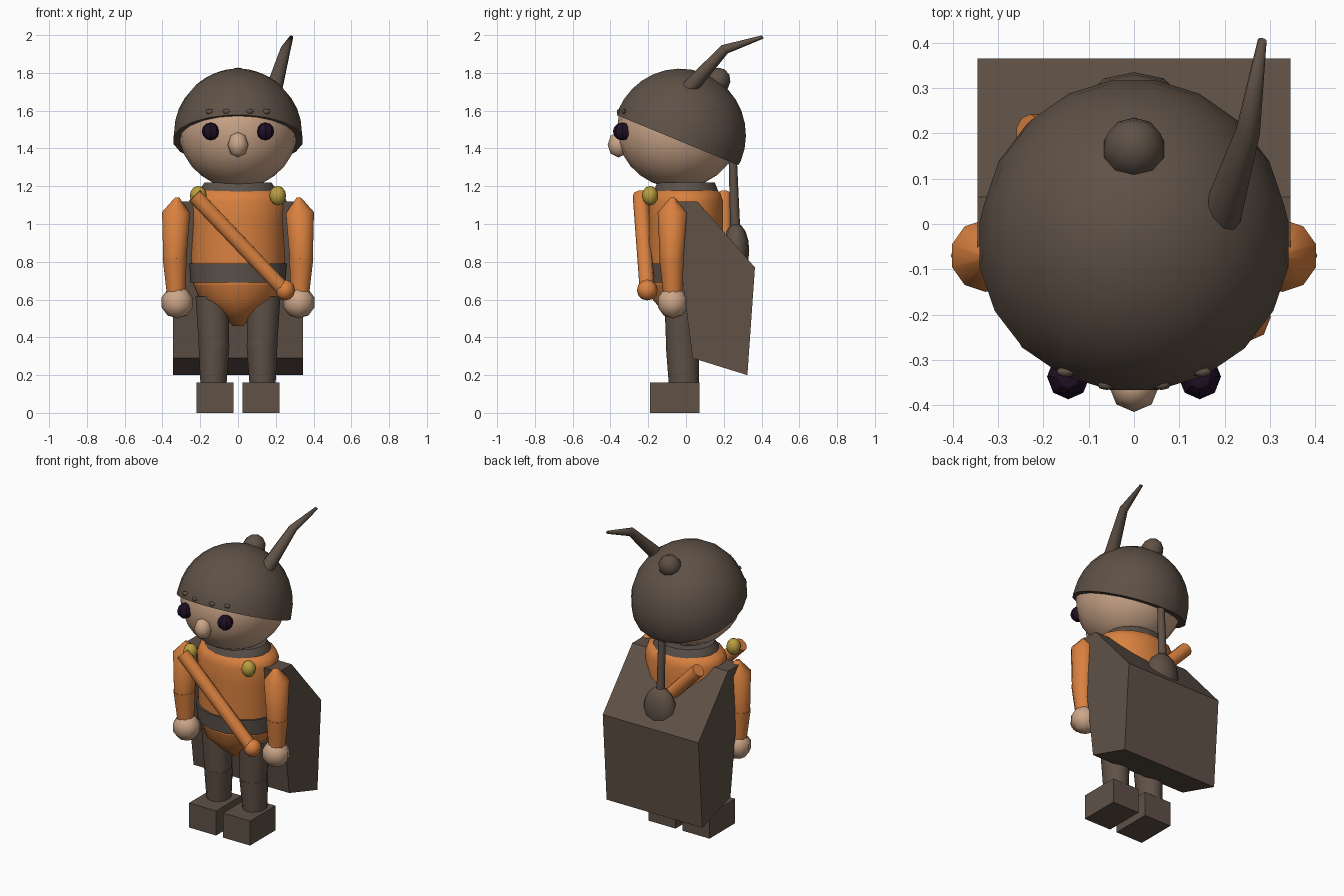
import bpy, bmesh, math
from mathutils import Vector, Matrix

cube = bpy.data.objects.get("Cube")
if cube:
    bpy.data.objects.remove(cube, do_unlink=True)


def material(name, rgb):
    m = bpy.data.materials.new(name)
    m.use_nodes = True
    m.diffuse_color = (*rgb, 1)
    m.node_tree.nodes["Principled BSDF"].inputs["Base Color"].default_value = (*rgb, 1)
    return m


BROWN = material("dark brown", (0.115, 0.083, 0.062))
GREY = material("grey brown cloth", (0.105, 0.083, 0.068))
ORANGE = material("orange cloth", (0.70, 0.22, 0.05))
SKIN = material("skin", (0.60, 0.38, 0.25))
GOLD = material("gold", (0.48, 0.34, 0.05))
EYE = material("dark violet", (0.015, 0.005, 0.02))


def finish(name, bm, mat, angle=50):
    bmesh.ops.recalc_face_normals(bm, faces=bm.faces)
    mesh = bpy.data.meshes.new(name)
    bm.to_mesh(mesh)
    bm.free()
    mesh.materials.append(mat)
    ob = bpy.data.objects.new(name, mesh)
    bpy.context.collection.objects.link(ob)
    bpy.ops.object.select_all(action='DESELECT')
    ob.select_set(True)
    bpy.context.view_layer.objects.active = ob
    if angle:
        bpy.ops.object.shade_smooth_by_angle(angle=math.radians(angle))
    return ob


def loft(name, rings, mat, segs=12, angle=50):
    """Closed body through elliptical rings (centre, rx, ry) set across its axis."""
    bm = bmesh.new()
    axis = Vector(rings[-1][0]) - Vector(rings[0][0])
    rot = Vector((0, 0, 1)).rotation_difference(axis)
    loops = []
    for centre, rx, ry in rings:
        loop = []
        for i in range(segs):
            a = math.tau * (i + 0.5) / segs
            p = Vector((rx * math.cos(a), ry * math.sin(a), 0))
            loop.append(bm.verts.new(Vector(centre) + rot @ p))
        loops.append(loop)
    for low, high in zip(loops, loops[1:]):
        for i in range(segs):
            j = (i + 1) % segs
            bm.faces.new((low[i], low[j], high[j], high[i]))
    bm.faces.new(loops[0])
    bm.faces.new(loops[-1])
    return finish(name, bm, mat, angle)


def ball(name, centre, radii, mat, segs=16, rows=10, angle=60, tilt=0):
    bm = bmesh.new()
    m = Matrix.Translation(centre) @ Matrix.Rotation(tilt, 4, 'X') @ Matrix.Diagonal((*radii, 1))
    bmesh.ops.create_uvsphere(bm, u_segments=segs, v_segments=rows, radius=1, matrix=m)
    return finish(name, bm, mat, angle)


def prism(name, x0, x1, profile, mat):
    """Side outline in (y, z) swept across x."""
    bm = bmesh.new()
    base = bm.faces.new([bm.verts.new((x0, y, z)) for y, z in profile])
    new = bmesh.ops.extrude_face_region(bm, geom=[base])["geom"]
    bmesh.ops.translate(bm, vec=(x1 - x0, 0, 0),
                        verts=[v for v in new if isinstance(v, bmesh.types.BMVert)])
    return finish(name, bm, mat, 0)


# Head and face
ball("head", (0, -0.04, 1.5), (0.315, 0.325, 0.31), SKIN, 20, 14)
ball("nose", (0, -0.358, 1.42), (0.055, 0.057, 0.068), SKIN, 8, 4, 80)

# Helmet: a dome leaning back, with knob, rivets and one bent horn
lean = math.radians(22.4)
up = Vector((0, math.sin(lean), math.cos(lean)))
middle = Vector((0, -0.035, 1.467))
dome = [(middle - up * 0.025, 0.345, 0.352)]
for k in range(9):
    a = math.radians(k * 11)
    dome.append((middle + up * 0.356 * math.sin(a), 0.342 * math.cos(a), 0.356 * math.cos(a)))
loft("helmet", dome, BROWN, 20)
ball("helmet_knob", (0, 0.165, 1.755), (0.07, 0.068, 0.075), BROWN, 10, 6, tilt=-0.6)
for i, x in enumerate((-0.15, -0.06, 0.06, 0.15)):
    ball(f"helmet_rivet_{i + 1}", (x, -0.36 + x * x * 1.5, 1.595), (0.022, 0.012, 0.014), BROWN, 8, 4)
loft("helmet_horn", [((0.19, 0.01, 1.71), 0.045, 0.045), ((0.252, 0.205, 1.925), 0.027, 0.027),
                     ((0.283, 0.405, 1.99), 0.01, 0.01)], BROWN, 10, 70)

# Torso, collar, belt and hips
loft("torso", [((0, 0, 0.68), 0.24, 0.2), ((0, 0, 0.8), 0.25, 0.2), ((0, 0, 1.02), 0.25, 0.2),
               ((0, 0, 1.12), 0.262, 0.2), ((0, 0, 1.165), 0.245, 0.185),
               ((0, 0, 1.19), 0.17, 0.15)], ORANGE, 16)
loft("collar", [((0, 0, 1.15), 0.215, 0.182), ((0, 0, 1.185), 0.205, 0.17),
                ((0, 0, 1.22), 0.18, 0.155)], GREY, 16)
loft("belt", [((0, 0, 0.69), 0.255, 0.208), ((0, 0, 0.79), 0.262, 0.212)], GREY, 16)
loft("hips", [((0, 0, 0.46), 0.025, 0.03), ((0, 0, 0.53), 0.1, 0.12),
              ((0, 0, 0.6), 0.205, 0.18), ((0, 0, 0.695), 0.245, 0.202)], ORANGE, 16)

# Mirrored parts
for side, s in (("left", 1), ("right", -1)):
    ball(f"{side}_eye", (s * 0.145, -0.337, 1.49), (0.047, 0.05, 0.047), EYE, 8, 6, 30)
    ball(f"{side}_clasp", (s * 0.21, -0.19, 1.15), (0.045, 0.043, 0.052), GOLD, 8, 6)
    loft(f"{side}_upper_arm", [((s * 0.335, -0.075, 0.81), 0.064, 0.064),
                               ((s * 0.328, -0.07, 1.06), 0.078, 0.08),
                               ((s * 0.322, -0.07, 1.14), 0.012, 0.012)], ORANGE, 10)
    loft(f"{side}_forearm", [((s * 0.328, -0.07, 0.62), 0.05, 0.05),
                             ((s * 0.335, -0.075, 0.82), 0.067, 0.067)], ORANGE, 10)
    ball(f"{side}_hand", (s * 0.322, -0.07, 0.585), (0.087, 0.083, 0.085), SKIN, 8, 5)
    loft(f"{side}_thigh", [((s * 0.127, -0.02, 0.35), 0.082, 0.085),
                           ((s * 0.137, -0.025, 0.62), 0.09, 0.09)], BROWN, 14)
    loft(f"{side}_shin", [((s * 0.13, -0.01, 0.14), 0.07, 0.08),
                          ((s * 0.127, -0.02, 0.36), 0.084, 0.087)], BROWN, 14)
    prism(f"{side}_boot", s * 0.025, s * 0.22,
          [(-0.19, 0), (0.072, 0), (0.072, 0.16), (-0.19, 0.16)], BROWN)

# Diagonal strap, front and back
for place, y0, y1 in (("front", -0.24, -0.205), ("back", 0.2, 0.2)):
    loft(f"{place}_strap", [((0.25, y1, 0.645), 0.04, 0.04), ((-0.23, y0, 1.15), 0.042, 0.042)], ORANGE, 10)
    ball(f"{place}_strap_end", (0.25, y1, 0.65), (0.052, 0.055, 0.055), ORANGE, 8, 6)

# Backpack with a spade standing in its sloping lid
prism("backpack", -0.345, 0.345,
      [(-0.073, 1.12), (0.06, 1.12), (0.365, 0.77), (0.325, 0.2), (0.035, 0.29)], BROWN)
loft("spade_handle", [((0, 0.262, 0.93), 0.027, 0.027), ((0, 0.245, 1.42), 0.021, 0.021)], BROWN, 10)
ball("spade_blade", (0, 0.265, 0.86), (0.11, 0.07, 0.145), BROWN, 10, 8)
